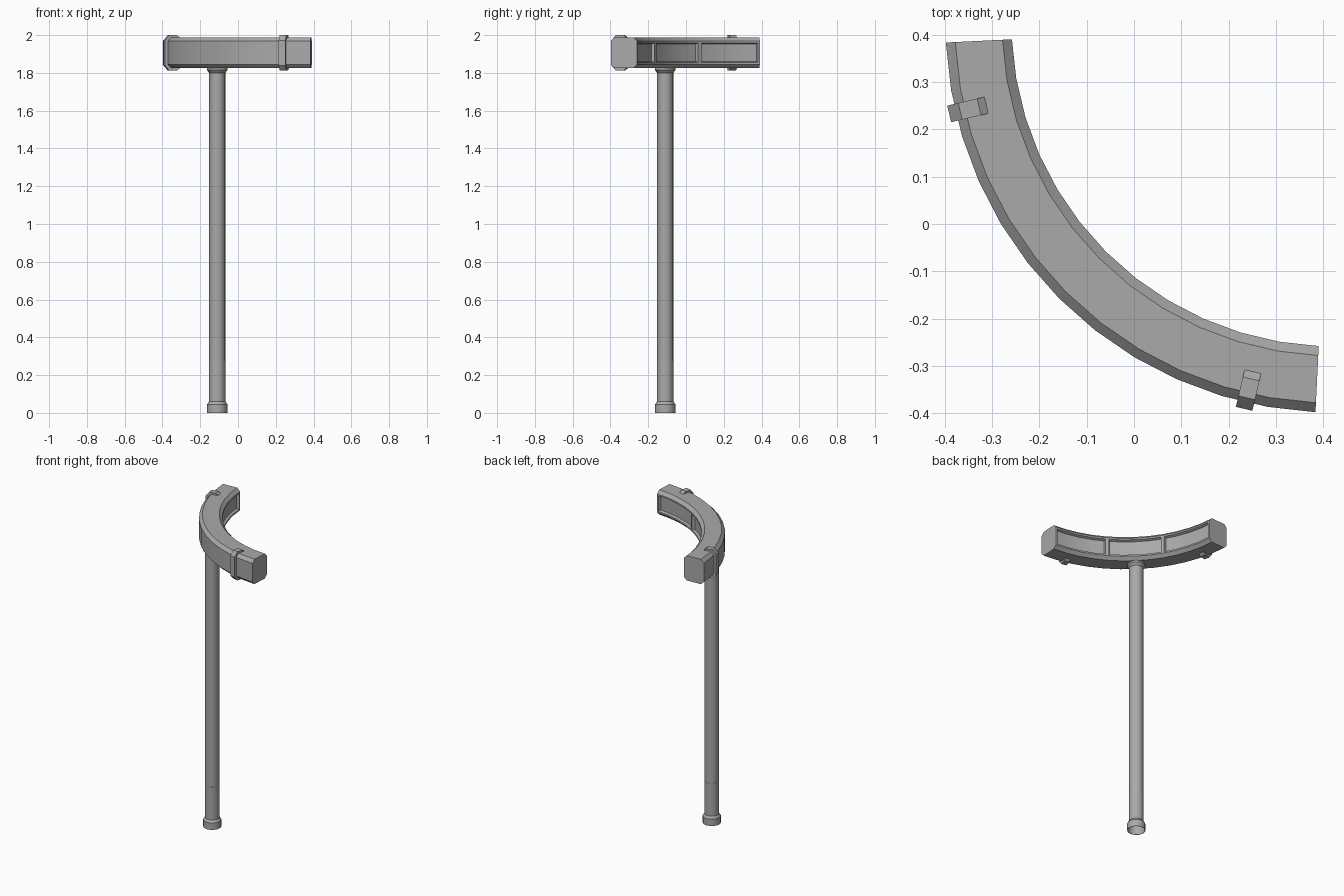
import bpy, bmesh, math
from mathutils import Vector

if "Cube" in bpy.data.objects:
    bpy.data.objects.remove(bpy.data.objects["Cube"])

grey = bpy.data.materials.new("plain grey")
grey.use_nodes = True
grey.diffuse_color = (0.4, 0.4, 0.4, 1)
grey.node_tree.nodes["Principled BSDF"].inputs["Base Color"].default_value = (0.4, 0.4, 0.4, 1)

CENTRE = 0.424            # arc centre lies on the x = y diagonal
START, END = math.radians(182.8), math.radians(267.2)
SEGMENTS, BAYS = 12, 3


def finish(name, bm):
    bmesh.ops.recalc_face_normals(bm, faces=bm.faces)
    mesh = bpy.data.meshes.new(name)
    bm.to_mesh(mesh)
    bm.free()
    mesh.materials.append(grey)
    obj = bpy.data.objects.new(name, mesh)
    bpy.context.collection.objects.link(obj)
    bpy.ops.object.select_all(action='DESELECT')
    obj.select_set(True)
    bpy.context.view_layer.objects.active = obj
    bpy.ops.object.shade_smooth_by_angle(angle=math.radians(25))
    return obj


def polar(r, angle, z, side=0):
    """Point on the arc, shifted sideways along the tangent."""
    c, s = math.cos(angle), math.sin(angle)
    return Vector((CENTRE + r * c - side * s, CENTRE + r * s + side * c, z))


def sweep(bm, rings, closed):
    """Skin neighbouring rings; returns the faces of each step."""
    steps = []
    for a, b in zip(rings, rings[1:]):
        n = len(a)
        steps.append([bm.faces.new((a[i], a[(i + 1) % n], b[(i + 1) % n], b[i]))
                      for i in range(n)])
    if closed:
        bm.faces.new(rings[0])
        bm.faces.new(rings[-1])
    return steps


# Curved head: chamfered section swept along the arc, with recessed inner bays
R0, R1, Z0, Z1, C = 0.683, 0.823, 1.825, 1.988, 0.02
section = [(R0, Z0 + C), (R0, Z1 - C), (R0 + C, Z1), (R1 - C, Z1),
           (R1, Z1 - C), (R1, Z0 + C), (R1 - C, Z0), (R0 + C, Z0)]
bm = bmesh.new()
rings = []
for k in range(SEGMENTS + 1):
    angle = START + (END - START) * k / SEGMENTS
    rings.append([bm.verts.new(polar(r, angle, z)) for r, z in section])
steps = sweep(bm, rings, True)
bmesh.ops.recalc_face_normals(bm, faces=bm.faces)
per_bay = SEGMENTS // BAYS
bays = [[s[0] for s in steps[b * per_bay:(b + 1) * per_bay]] for b in range(BAYS)]
for bay in bays:
    bmesh.ops.inset_region(bm, faces=bay, thickness=0.01, use_even_offset=True)
    bmesh.ops.inset_region(bm, faces=bay, thickness=0.006, depth=-0.015,
                           use_even_offset=True)
finish("curved_head", bm)

# Clips gripping the outer side of the head
clip = [(0.837, 1.84), (0.837, 1.972), (0.813, 2.0), (0.772, 2.0),
        (0.751, 1.984), (0.751, 1.828), (0.772, 1.812), (0.813, 1.812)]
for name, degrees in (("right_clip", 193.2), ("left_clip", 256.8)):
    bm = bmesh.new()
    angle = math.radians(degrees)
    sweep(bm, [[bm.verts.new(polar(r, angle, z, side)) for r, z in clip]
               for side in (-0.018, 0.018)], True)
    finish(name, bm)


# Pole pieces, turned from (radius, height) profiles
def turned(name, profile, sides=20):
    bm = bmesh.new()
    rings = []
    for r, z in profile:
        rings.append([bm.verts.new((-0.11 + r * math.cos(i * math.tau / sides),
                                    -0.11 + r * math.sin(i * math.tau / sides), z))
                      for i in range(sides)])
    sweep(bm, rings, False)
    finish(name, bm)


turned("pole", [(0.0425, 0.275), (0.0425, 1.80), (0.055, 1.815), (0.055, 1.827)])
turned("pole_foot", [(0.045, 0.05), (0.052, 0), (0.054, 0), (0.054, 0.045),
                     (0.0435, 0.06), (0.0435, 0.275), (0.042, 0.275)])
